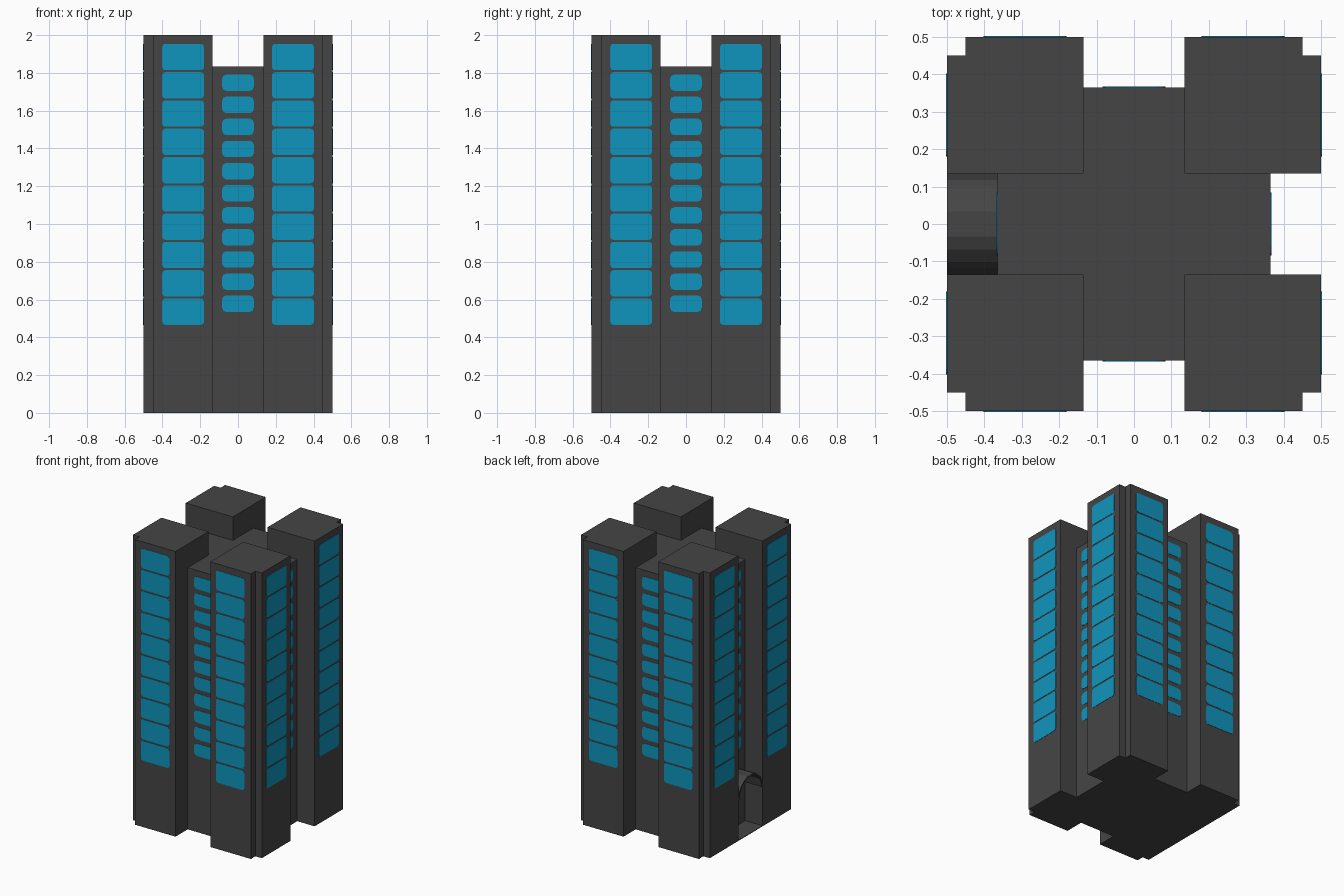
import bpy, bmesh, math
from mathutils import Matrix, Vector

cube = bpy.data.objects.get("Cube")
if cube:
    bpy.data.objects.remove(cube, do_unlink=True)


def material(name, rgb):
    m = bpy.data.materials.new(name)
    m.use_nodes = True
    m.diffuse_color = (*rgb, 1)
    m.node_tree.nodes["Principled BSDF"].inputs["Base Color"].default_value = (*rgb, 1)
    return m


GREY = material("dark grey wall", (0.06, 0.06, 0.06))
BLUE = material("blue glass", (0.005, 0.3, 0.51))

INNER, OUTER, NOTCH, CORE = 0.135, 0.5, 0.45, 0.365
TOWER_TOP, CORE_TOP = 2.0, 1.835
QUARTERS = [Matrix.Rotation(i * math.pi / 2, 4, 'Z') for i in range(4)]


def prism(bm, points, offset):
    """Extrude a closed 3D outline along an offset."""
    face = bm.faces.new([bm.verts.new(p) for p in points])
    top = bmesh.ops.extrude_face_region(bm, geom=[face])["geom"]
    bmesh.ops.translate(bm, vec=Vector(offset),
                        verts=[v for v in top if isinstance(v, bmesh.types.BMVert)])


def finish(bm, name, mat):
    bmesh.ops.recalc_face_normals(bm, faces=bm.faces)
    mesh = bpy.data.meshes.new(name)
    bm.to_mesh(mesh)
    bm.free()
    mesh.materials.append(mat)
    ob = bpy.data.objects.new(name, mesh)
    bpy.context.collection.objects.link(ob)
    return ob


def solid(name, points, offset, mat=GREY):
    bm = bmesh.new()
    prism(bm, points, offset)
    return finish(bm, name, mat)


def pane(bm, x, z, w, h, cut, y):
    """Window plate with clipped corners on a wall facing -y."""
    outline = []
    for sx, sz, flip in ((1, 1, 0), (-1, 1, 1), (-1, -1, 0), (1, -1, 1)):
        corner = [(w / 2, h / 2 - cut), (w / 2 - 0.3 * cut, h / 2 - 0.3 * cut),
                  (w / 2 - cut, h / 2)]
        for px, pz in (reversed(corner) if flip else corner):
            outline.append((x + sx * px, y, z + sz * pz))
    prism(bm, outline, (0, -0.003, 0))


# Four corner towers, each with a notched outer corner
footprint = [(INNER, INNER, 0), (OUTER, INNER, 0), (OUTER, NOTCH, 0),
             (NOTCH, NOTCH, 0), (NOTCH, OUTER, 0), (INNER, OUTER, 0)]
tower_names = ("back_left", "back_right", "front_right", "front_left")
for turn, place in zip(QUARTERS, tower_names):
    solid(place + "_tower", [turn @ Vector(p) for p in footprint], (0, 0, TOWER_TOP))

# Lower cross-shaped core between the towers
cross = []
for turn in QUARTERS:
    cross += [turn @ Vector(p) for p in ((CORE, -INNER, 0), (CORE, INNER, 0), (INNER, INNER, 0))]
solid("core", cross, (0, 0, CORE_TOP))

# Windows for each of the four sides
for turn, side in zip(QUARTERS, ("front", "left", "back", "right")):
    bm = bmesh.new()
    for i in range(10):
        for x in (-0.291, 0.291):
            pane(bm, x, 0.536 + i * 0.1498, 0.222, 0.139, 0.016, 0.001 - OUTER)
    bm.transform(turn)
    finish(bm, side + "_tower_windows", BLUE)

    bm = bmesh.new()
    for i in range(11):
        pane(bm, 0, 0.578 + i * 0.117, 0.168, 0.087, 0.022, 0.001 - CORE)
    bm.transform(turn)
    finish(bm, side + "_core_windows", BLUE)

# Entrance floor and vaulted canopy in the right-hand recess
solid("entrance_floor", [(-OUTER, -INNER, 0), (-CORE, -INNER, 0),
                         (-CORE, INNER, 0), (-OUTER, INNER, 0)], (0, 0, 0.004))
SPRING, SHELL = 0.28, 0.01
half = (1, 0.875, 0.75, 0.5, 0.25)
steps = list(half) + [-s for s in reversed(half)]
arc = [(s, math.sqrt(1 - s * s)) for s in steps]
ring = [(-OUTER, INNER * c, SPRING + INNER * s) for c, s in arc]
ring += [(-OUTER, (INNER - SHELL) * c, SPRING + (INNER - SHELL) * s) for c, s in reversed(arc)]
solid("entrance_vault", ring, (OUTER - CORE, 0, 0))
